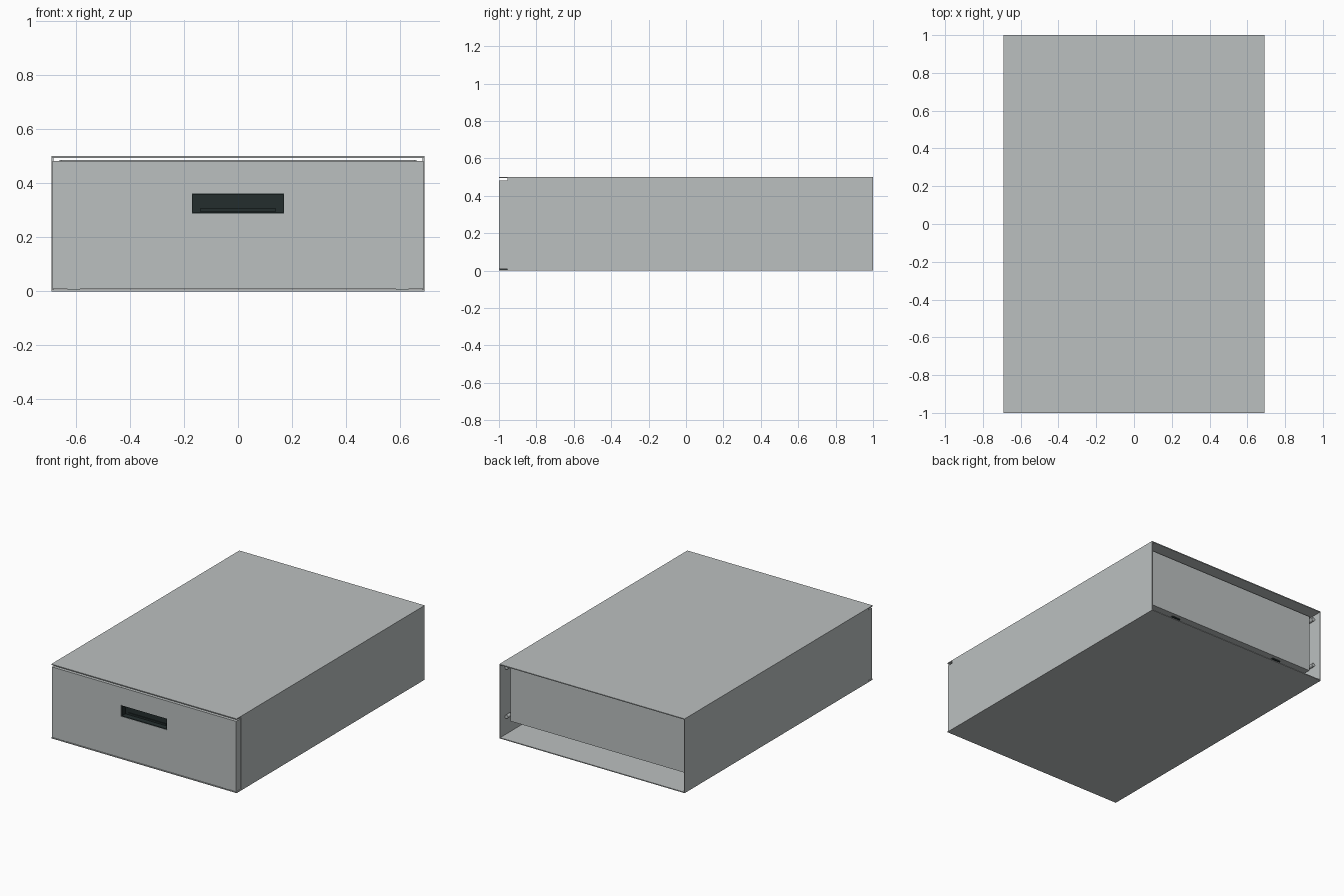
import bpy
import math

if "Cube" in bpy.data.objects:
    bpy.data.objects.remove(bpy.data.objects["Cube"])


def material(name, rgb):
    m = bpy.data.materials.new(name)
    m.diffuse_color = (*rgb, 1)
    m.use_nodes = True
    m.node_tree.nodes["Principled BSDF"].inputs["Base Color"].default_value = m.diffuse_color
    return m


GREY = material("light grey steel", (0.50, 0.53, 0.53))
DARK = material("dark green black plastic", (0.017, 0.027, 0.027))


def box(name, x, y, z, mat=GREY):
    """Axis aligned box from (min, max) pairs."""
    corners = [(a, b, c) for a in x for b in y for c in z]
    faces = [(0, 1, 3, 2), (4, 6, 7, 5), (0, 4, 5, 1),
             (2, 3, 7, 6), (0, 2, 6, 4), (1, 5, 7, 3)]
    mesh = bpy.data.meshes.new(name)
    mesh.from_pydata(corners, [], faces)
    mesh.materials.append(mat)
    ob = bpy.data.objects.new(name, mesh)
    bpy.context.collection.objects.link(ob)
    return ob


def pair(name, x, y, z, mat=GREY):
    """The same box on the right and the left."""
    box(name + "_right", x, y, z, mat)
    box(name + "_left", (-x[1], -x[0]), y, z, mat)


W, T = 0.69, 0.006
FRONT, SEAT = -1.0, -0.955

# Outer sleeve, open at both ends
box("sleeve_top", (-W, W), (-1, 1), (0.5 - T, 0.5))
box("sleeve_bottom", (-W, W), (-1, 1), (0, T))
pair("sleeve_side", (W - T, W), (SEAT, 1), (T, 0.5 - T))

# Drawer front: side panels and a centre strip with a grip opening
pair("front_panel", (0.171, 0.686), (FRONT, SEAT), (0.009, 0.482))
box("front_centre_lower", (-0.17, 0.17), (FRONT, SEAT), (0.009, 0.287))
box("front_centre_upper", (-0.17, 0.17), (FRONT, SEAT), (0.362, 0.482))

# Dark recessed grip
box("grip_back", (-0.17, 0.17), (SEAT - 0.006, SEAT), (0.287, 0.362), DARK)
box("grip_floor", (-0.17, 0.17), (FRONT + 0.002, SEAT - 0.006), (0.287, 0.291), DARK)
box("grip_roof", (-0.17, 0.17), (FRONT + 0.002, SEAT - 0.006), (0.358, 0.362), DARK)
pair("grip_end", (0.166, 0.17), (FRONT + 0.002, SEAT - 0.006), (0.291, 0.358), DARK)
box("grip_lip", (-0.14, 0.14), (SEAT - 0.012, SEAT - 0.006), (0.295, 0.306), DARK)

# Drawer tray
BACK, LOW, HIGH = 0.925, 0.095, 0.486
pair("tray_side", (0.654, 0.66), (SEAT, BACK), (LOW, HIGH))
box("tray_back", (-0.654, 0.654), (BACK - T, BACK), (LOW, HIGH))
box("tray_floor", (-0.654, 0.654), (SEAT, BACK - T), (LOW, LOW + T))

# Round runners between tray and sleeve
for side in (-1, 1):
    for level, z in (("lower", 0.13), ("upper", 0.46)):
        bpy.ops.mesh.primitive_cylinder_add(
            vertices=16, radius=0.012, depth=1.9,
            location=(side * 0.672, 0.0, z), rotation=(math.pi / 2, 0, 0))
        rail = bpy.context.object
        rail.name = f"runner_{level}_{'right' if side > 0 else 'left'}"
        rail.data.materials.append(GREY)
        bpy.ops.object.shade_smooth_by_angle()

# Small brackets under the tray and glide pads at the front
pair("tray_bracket", (0.38, 0.44), (0.86, 0.90), (LOW - 0.008, LOW), DARK)
pair("glide_pad", (0.585, 0.632), (-0.998, -0.95), (T - 0.002, 0.0085), DARK)
